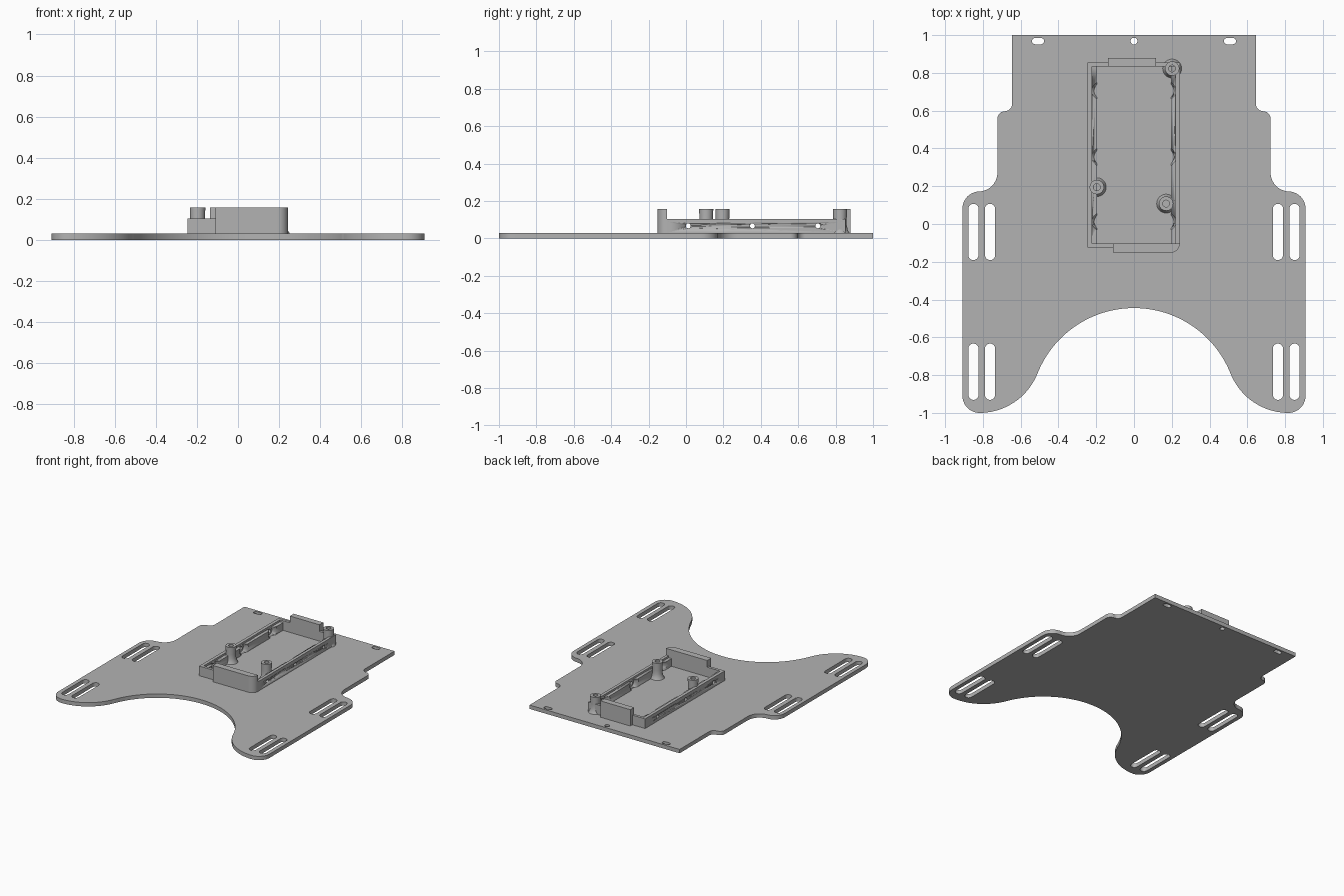
import bpy, bmesh, math
from mathutils import Vector

if "Cube" in bpy.data.objects:
    bpy.data.objects.remove(bpy.data.objects["Cube"])

grey = bpy.data.materials.new("grey plastic")
grey.diffuse_color = (0.45, 0.45, 0.45, 1)
grey.use_nodes = True
grey.node_tree.nodes["Principled BSDF"].inputs["Base Color"].default_value = grey.diffuse_color


def arc(cx, cy, r, a0, a1, n):
    """Points on an arc, angles in degrees."""
    return [(cx + r * math.cos(math.radians(a0 + (a1 - a0) * i / n)),
             cy + r * math.sin(math.radians(a0 + (a1 - a0) * i / n))) for i in range(n + 1)]


def rounded(corners, n=10):
    """Outline from (x, y, radius) corners; radius 0 keeps the corner sharp."""
    out = []
    for i, (x, y, r) in enumerate(corners):
        if r == 0:
            out.append((x, y))
            continue
        p = Vector((x, y))
        a = (Vector(corners[i - 1][:2]) - p).normalized()
        b = (Vector(corners[(i + 1) % len(corners)][:2]) - p).normalized()
        c = p + (a + b) * r            # all corners are right angles
        for k in range(n + 1):
            t = math.pi / 2 * k / n
            q = c - b * r * math.cos(t) - a * r * math.sin(t)
            out.append((q.x, q.y))
    return out


def slot(cx, cy, w, h):
    r = min(w, h) / 2
    return rounded([(cx + sx * w / 2, cy + sy * h / 2, r)
                    for sx, sy in ((-1, -1), (1, -1), (1, 1), (-1, 1))])


def rect(x0, x1, y0, y1):
    return [(x0, y0), (x1, y0), (x1, y1), (x0, y1)]


def finish(ob):
    ob.data.materials.clear()
    ob.data.materials.append(grey)
    bpy.ops.object.select_all(action='DESELECT')
    ob.select_set(True)
    bpy.context.view_layer.objects.active = ob
    bpy.ops.object.shade_smooth_by_angle(angle=math.radians(30))
    return ob


def prism(name, loops, z0, z1):
    """Extruded flat shape; the first loop is the outline, the rest are holes."""
    cu = bpy.data.curves.new(name, 'CURVE')
    cu.dimensions, cu.fill_mode, cu.extrude = '2D', 'BOTH', (z1 - z0) / 2
    for pts in loops:
        clean = [p for i, p in enumerate(pts) if math.dist(p, pts[i - 1]) > 1e-5]
        sp = cu.splines.new('POLY')
        sp.points.add(len(clean) - 1)
        for q, p in zip(sp.points, clean):
            q.co = (p[0], p[1], 0, 1)
        sp.use_cyclic_u = True
    tmp = bpy.data.objects.new(name, cu)
    bpy.context.collection.objects.link(tmp)
    me = bpy.data.meshes.new_from_object(
        tmp.evaluated_get(bpy.context.evaluated_depsgraph_get()))
    bpy.data.objects.remove(tmp)
    bm = bmesh.new()
    bm.from_mesh(me)
    bmesh.ops.remove_doubles(bm, verts=bm.verts, dist=1e-5)
    bmesh.ops.translate(bm, verts=bm.verts, vec=(0, 0, (z0 + z1) / 2))
    bmesh.ops.recalc_face_normals(bm, faces=bm.faces)
    bm.to_mesh(me)
    bm.free()
    ob = bpy.data.objects.new(name, me)
    bpy.context.collection.objects.link(ob)
    return finish(ob)


def lathe(name, profile, loc, axis='Z', n=32):
    """Closed solid turned from (radius, height) points, starting and ending on the axis."""
    bm = bmesh.new()
    rings = []
    for r, h in profile:
        ring = [bm.verts.new((r * math.cos(math.tau * k / n), r * math.sin(math.tau * k / n), h))
                for k in range(n if r else 1)]
        rings.append(ring)
    for a, b in zip(rings, rings[1:]):
        for k in range(n):
            vs = [a[k % len(a)], a[(k + 1) % len(a)], b[(k + 1) % len(b)], b[k % len(b)]]
            bm.faces.new(list(dict.fromkeys(vs)))
    bmesh.ops.recalc_face_normals(bm, faces=bm.faces)
    me = bpy.data.meshes.new(name)
    bm.to_mesh(me)
    bm.free()
    ob = bpy.data.objects.new(name, me)
    ob.location = loc
    if axis == 'X':
        ob.rotation_euler.y = math.pi / 2
    bpy.context.collection.objects.link(ob)
    return finish(ob)


def cut(ob, cutter):
    m = ob.modifiers.new("cut", 'BOOLEAN')
    m.operation, m.solver, m.object = 'DIFFERENCE', 'EXACT', cutter
    cutter.hide_render = True
    cutter.hide_set(True)


# Base plate: stepped sides, rounded feet and a wide arch at the front
T = 0.03
side = rounded([(0, 1, 0), (0.645, 1, 0), (0.645, 0.597, 0.04), (0.723, 0.597, 0.04),
                (0.723, 0.172, 0.1), (0.908, 0.172, 0.09), (0.908, -1, 0.09), (0, -1, 0)])[1:-1]
side += arc(0.818, -0.67, 0.33, 270, 201.7, 20)
side += arc(0, -0.995, 0.55, 21.7, 90, 28)
outline = side + [(-x, y) for x, y in reversed(side[:-1])]
holes = [arc(0, 0.968, 0.018, 0, 345, 23)]
for s in (-1, 1):
    holes.append(slot(s * 0.508, 0.968, 0.064, 0.033))
    for x in (0.762, 0.85):
        for y in (-0.042, -0.782):
            holes.append(slot(s * x, y, 0.054, 0.298))
prism("base_plate", [outline] + holes, 0, T)

# Tray walls: thick lower wall with a thinner rim above it
tray = rounded([(-0.247, -0.124, 0), (-0.11, -0.124, 0), (-0.11, -0.152, 0), (0.243, -0.152, 0.05),
                (0.243, 0.854, 0), (0.117, 0.854, 0), (0.117, 0.88, 0), (-0.137, 0.88, 0),
                (-0.137, 0.854, 0), (-0.247, 0.854, 0)])
wall = prism("tray_wall", [tray, rect(-0.196, 0.196, -0.102, 0.833)], T, 0.09)
rim = prism("tray_rim", [tray, rect(-0.222, 0.22, -0.102, 0.833)], 0.09, 0.105)

# Tall end stops
prism("front_stop", [rounded([(-0.11, -0.152, 0), (0.243, -0.152, 0.05), (0.243, -0.102, 0),
                              (-0.11, -0.102, 0)])], 0.105, 0.157)
prism("back_stop", [rect(-0.137, 0.117, 0.833, 0.88)], 0.105, 0.157)

# Screw holes through the side walls, countersunk on the inside
for y in (0.012, 0.355, 0.705):
    cutter = lathe("screw_hole_cutter", [(0, -0.3), (0.013, -0.3), (0.013, -0.222), (0.027, -0.222),
                   (0.055, -0.192), (0.055, 0.192), (0.027, 0.222), (0.013, 0.222),
                   (0.013, 0.3), (0, 0.3)], (0, y, 0.067), 'X')
    cut(wall, cutter)

# Hollow standoffs with flared bases
for x, y in ((-0.197, 0.195), (0.17, 0.108), (0.202, 0.823)):
    lathe("standoff", [(0, T), (0.05, T), (0.042, 0.045), (0.036, 0.07), (0.036, 0.1), (0.038, 0.157),
                       (0.018, 0.157), (0.018, 0.06), (0, 0.06)], (x, y, 0))
